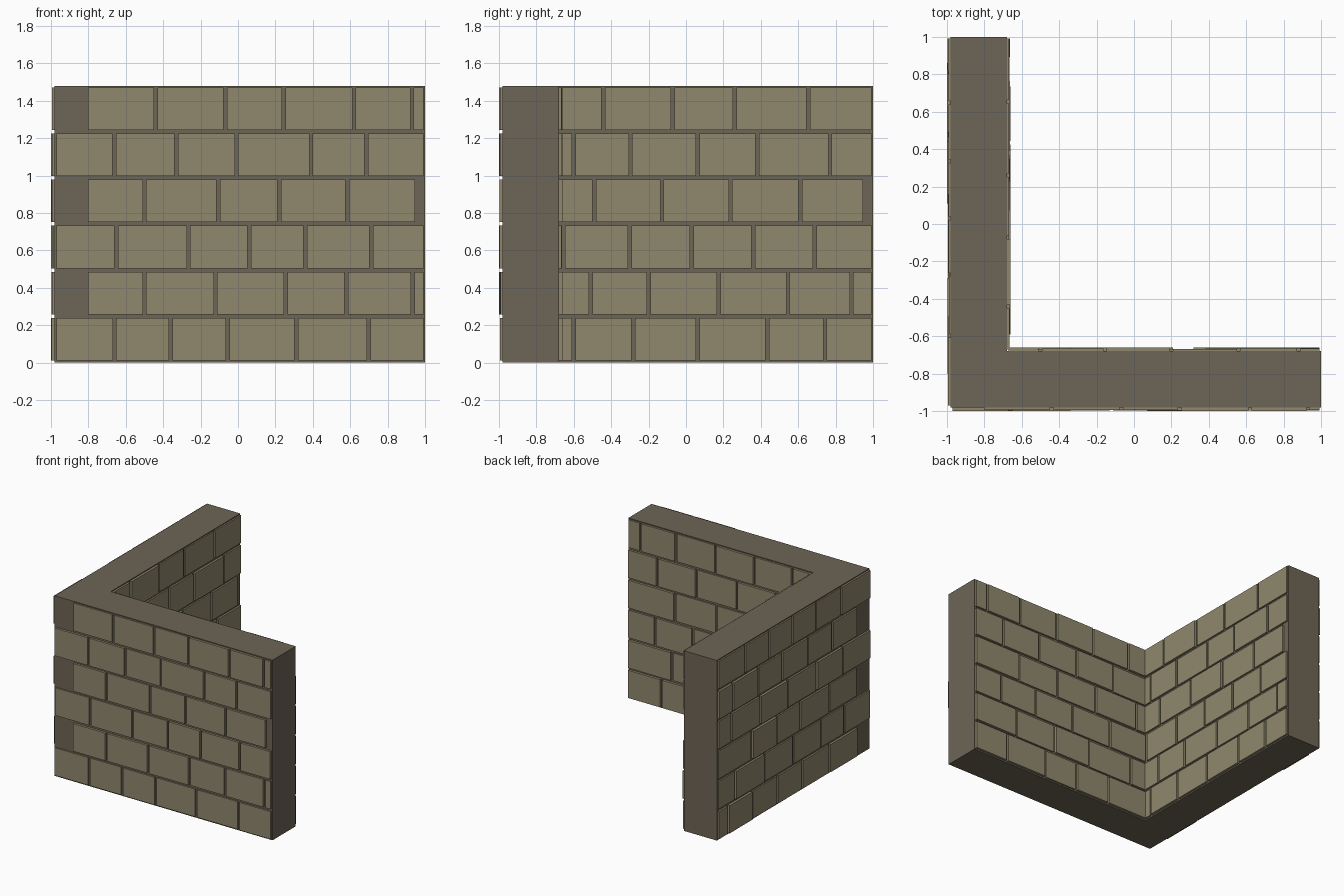
import bpy, bmesh, random

if "Cube" in bpy.data.objects:
    bpy.data.objects.remove(bpy.data.objects["Cube"])
random.seed(4)

H, COURSES = 1.48, 6
OUT, INN, END = -0.98, -0.68, 1.0     # outer face, inner face, wall end
GAP, PITCH = 0.018, 1.48 / 6


def material(name, rgb):
    m = bpy.data.materials.new(name)
    m.diffuse_color = (*rgb, 1)
    m.use_nodes = True
    m.node_tree.nodes["Principled BSDF"].inputs["Base Color"].default_value = m.diffuse_color
    return m


MORTAR = material("mortar", (0.155, 0.13, 0.092))
STONE = material("stone", (0.28, 0.245, 0.155))


def finish(bm, name, mat):
    bmesh.ops.recalc_face_normals(bm, faces=bm.faces)
    me = bpy.data.meshes.new(name)
    bm.to_mesh(me)
    bm.free()
    me.materials.append(mat)
    bpy.context.collection.objects.link(bpy.data.objects.new(name, me))


# L-shaped wall core
bm = bmesh.new()
outline = [(OUT, OUT), (END, OUT), (END, INN), (INN, INN), (INN, END), (OUT, END)]
face = bm.faces.new([bm.verts.new((x, y, 0)) for x, y in outline])
up = bmesh.ops.extrude_face_region(bm, geom=[face])["geom"]
bmesh.ops.translate(bm, vec=(0, 0, H), verts=[v for v in up if isinstance(v, bmesh.types.BMVert)])
finish(bm, "wall_core", MORTAR)


def facing(name, axis, plane, sign, rows):
    """Stone blocks on one wall face; rows give start, joint centres and end."""
    bm = bmesh.new()
    for r, joints in enumerate(rows):
        z0, z1 = r * PITCH + 0.011, (r + 1) * PITCH - 0.008
        for a, b in zip(joints, joints[1:]):
            a, b = a + GAP / 2, b - GAP / 2
            d0, d1 = plane - sign * 0.02, plane + sign * random.uniform(0.01, 0.02)
            size, mid = (b - a, abs(d1 - d0)), ((a + b) / 2, (d0 + d1) / 2)
            if axis == "y":
                size, mid = size[::-1], mid[::-1]
            vs = bmesh.ops.create_cube(bm, size=1)["verts"]
            bmesh.ops.scale(bm, vec=(*size, z1 - z0), verts=vs)
            bmesh.ops.translate(bm, vec=(*mid, (z0 + z1) / 2), verts=vs)
    finish(bm, name, STONE)


def bond(start):
    """Random-length running bond from start to the wall end."""
    row = [start]
    while END - row[-1] > 0.42:
        row.append(row[-1] + random.uniform(0.3, 0.385))
    if END - row[-1] < 0.06:
        row.pop()
    return row + [END]


# Front face
facing("front_stones", "x", OUT, -1, [
    [-0.98, -0.66, -0.36, -0.055, 0.312, 0.70, 1],
    [-0.81, -0.50, -0.12, 0.255, 0.578, 0.935, 1],
    [-0.98, -0.65, -0.265, 0.06, 0.36, 0.713, 1],
    [-0.81, -0.50, -0.105, 0.22, 0.585, 0.955],
    [-0.98, -0.662, -0.33, -0.008, 0.39, 0.685, 1],
    [-0.81, -0.44, -0.068, 0.245, 0.62, 0.93, 1]])

# Inner face of the side leg
facing("inner_side_stones", "y", INN, 1, [
    [-0.68, -0.60, -0.283, 0.062, 0.435, 0.743, 1],
    [-0.68, -0.51, -0.20, 0.175, 0.545, 0.885, 1],
    [-0.655, -0.30, 0.03, 0.36, 0.688, 1],
    [-0.68, -0.49, -0.128, 0.238, 0.61, 0.955],
    [-0.68, -0.60, -0.297, 0.062, 0.38, 0.77, 1],
    [-0.68, -0.443, -0.07, 0.26, 0.653, 1]])

# Outer side face, corner stones alternating with the front
facing("side_stones", "y", OUT, -1,
       [bond(-0.81 if r % 2 == 0 else -0.98) for r in range(COURSES)])

# Inner face of the front leg
facing("inner_front_stones", "x", INN, 1,
       [bond(-0.68)] + [[-0.68, -0.68 + random.uniform(0.09, 0.2)] +
        bond(-0.5)[1:] if r % 2 else bond(-0.68) for r in range(1, COURSES)])
